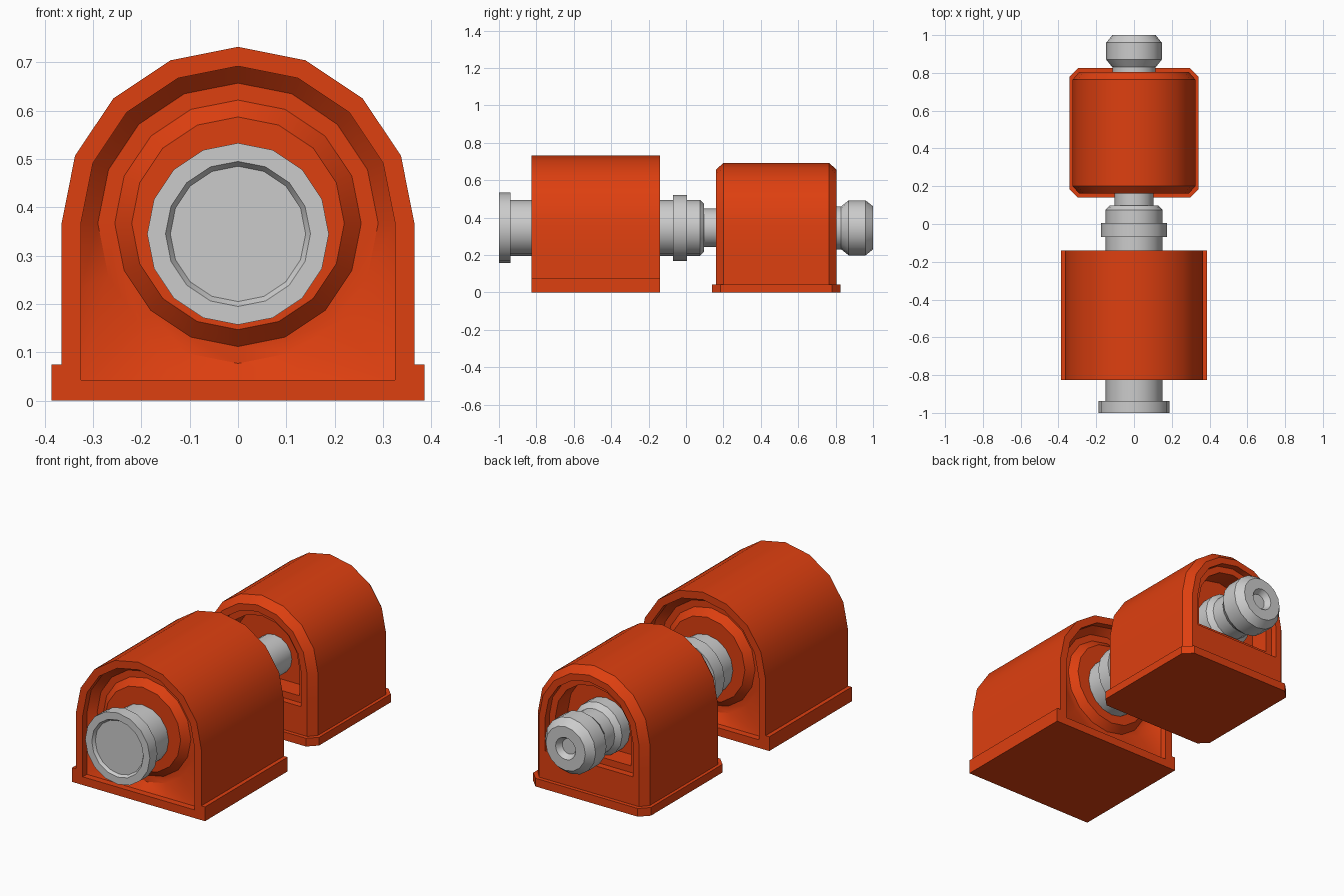
import bpy, bmesh
from math import sin, cos, pi, radians

if "Cube" in bpy.data.objects:
    bpy.data.objects.remove(bpy.data.objects["Cube"])

N = 16
AXIS_Z = 0.367    # centre of the housing arches
SHAFT_Z = 0.345   # centre of the shaft

orange = bpy.data.materials.new("orange_paint")
orange.diffuse_color = (0.73, 0.05, 0.005, 1)
orange.use_nodes = True
orange.node_tree.nodes["Principled BSDF"].inputs["Base Color"].default_value = orange.diffuse_color


def circle(r, y, cz=AXIS_Z):
    return [(r * cos(2 * pi * i / N), y, cz + r * sin(2 * pi * i / N)) for i in range(N)]


def arch(r, y, bottom):
    # round top half, square lower half, same point count as circle
    pts = []
    for i in range(N):
        c, s = cos(2 * pi * i / N), sin(2 * pi * i / N)
        if s > -1e-6:
            pts.append((r * c, y, AXIS_Z + r * s))
        else:
            m = max(abs(c), abs(s))
            pts.append((r * c / m, y, AXIS_Z + (AXIS_Z - bottom) * s / m))
    return pts


def loft(bm, loops):
    rings = [[bm.verts.new(p) for p in loop] for loop in loops]
    for a, b in zip(rings, rings[1:]):
        n = len(a)
        for i in range(n):
            bm.faces.new((a[i], a[(i + 1) % n], b[(i + 1) % n], b[i]))
    bm.faces.new(rings[0])
    bm.faces.new(rings[-1])


def finish(name, bm, mat=None):
    bmesh.ops.recalc_face_normals(bm, faces=bm.faces)
    me = bpy.data.meshes.new(name)
    bm.to_mesh(me)
    bm.free()
    ob = bpy.data.objects.new(name, me)
    bpy.context.collection.objects.link(ob)
    if mat:
        me.materials.append(mat)
    bpy.ops.object.select_all(action='DESELECT')
    ob.select_set(True)
    bpy.context.view_layer.objects.active = ob
    bpy.ops.object.shade_smooth_by_angle(angle=radians(30))
    return ob


def mirrored(center, half):
    # half: (loop maker, radius, distance from centre, extra args), inside to outside
    front = [f(r, center - d, *a) for f, r, d, *a in half]
    back = [f(r, center + d, *a) for f, r, d, *a in reversed(half)]
    return front + back


def prism(bm, plan, z0, z1):
    loft(bm, [[(x, y, z) for x, y in plan] for z in (z0, z1)])


# front housing: arch with funnel recess and round boss at both ends
C1, H1 = -0.4825, 0.3425
bm = bmesh.new()
loft(bm, mirrored(C1, [
    (circle, 0.22, H1 - 0.035),
    (circle, 0.255, H1 - 0.07),
    (circle, 0.29, H1 - 0.07),
    (arch, 0.325, H1 - 0.035, 0.043),
    (arch, 0.325, H1, 0.043),
    (arch, 0.365, H1, 0.0)]))
for s in (-1, 1):  # side flanges
    prism(bm, [(s * x, C1 + y) for x, y in
               ((0.365, -H1), (0.386, -H1), (0.386, H1), (0.365, H1))], 0, 0.075)
finish("front_housing", bm, orange)

# rear housing: bevelled arch with deep openings
C2, H2 = 0.4825, 0.322
bm = bmesh.new()
loft(bm, mirrored(C2, [
    (arch, 0.22, H2 - 0.14, 0.225),
    (arch, 0.22, H2 - 0.035, 0.225),
    (arch, 0.255, H2 - 0.035, 0.19),
    (arch, 0.255, H2, 0.19),
    (arch, 0.29, H2, 0.0),
    (arch, 0.325, H2 - 0.04, 0.0)]))
finish("rear_housing", bm, orange)

# rear base plate with cut corners
bm = bmesh.new()
x, y, k = 0.342, 0.3425, 0.045
corners = [(x, y - k), (x - k, y), (k - x, y), (-x, y - k),
           (-x, k - y), (k - x, -y), (x - k, -y), (x, k - y)]
prism(bm, [(px, C2 + py) for px, py in corners], 0, 0.043)
finish("rear_base_plate", bm, orange)

# turned shafts as (y, radius) profiles
shafts = {
    "front_shaft": [(-0.985, 0.14), (-1, 0.15), (-1, 0.188), (-0.937, 0.188),
                    (-0.937, 0.15), (-0.07, 0.15), (-0.07, 0.176), (0.005, 0.176),
                    (0.005, 0.15), (0.075, 0.15), (0.097, 0.128), (0.097, 0.08)],
    "rear_shaft": [(0.09, 0.103), (0.4, 0.103), (0.4, 0.14), (0.73, 0.14),
                   (0.755, 0.115), (0.83, 0.115), (0.87, 0.147), (0.96, 0.147),
                   (1.0, 0.115), (1.0, 0.058), (0.97, 0.04)],
}
for name, profile in shafts.items():
    bm = bmesh.new()
    loft(bm, [circle(r, py, SHAFT_Z) for py, r in profile])
    finish(name, bm)
